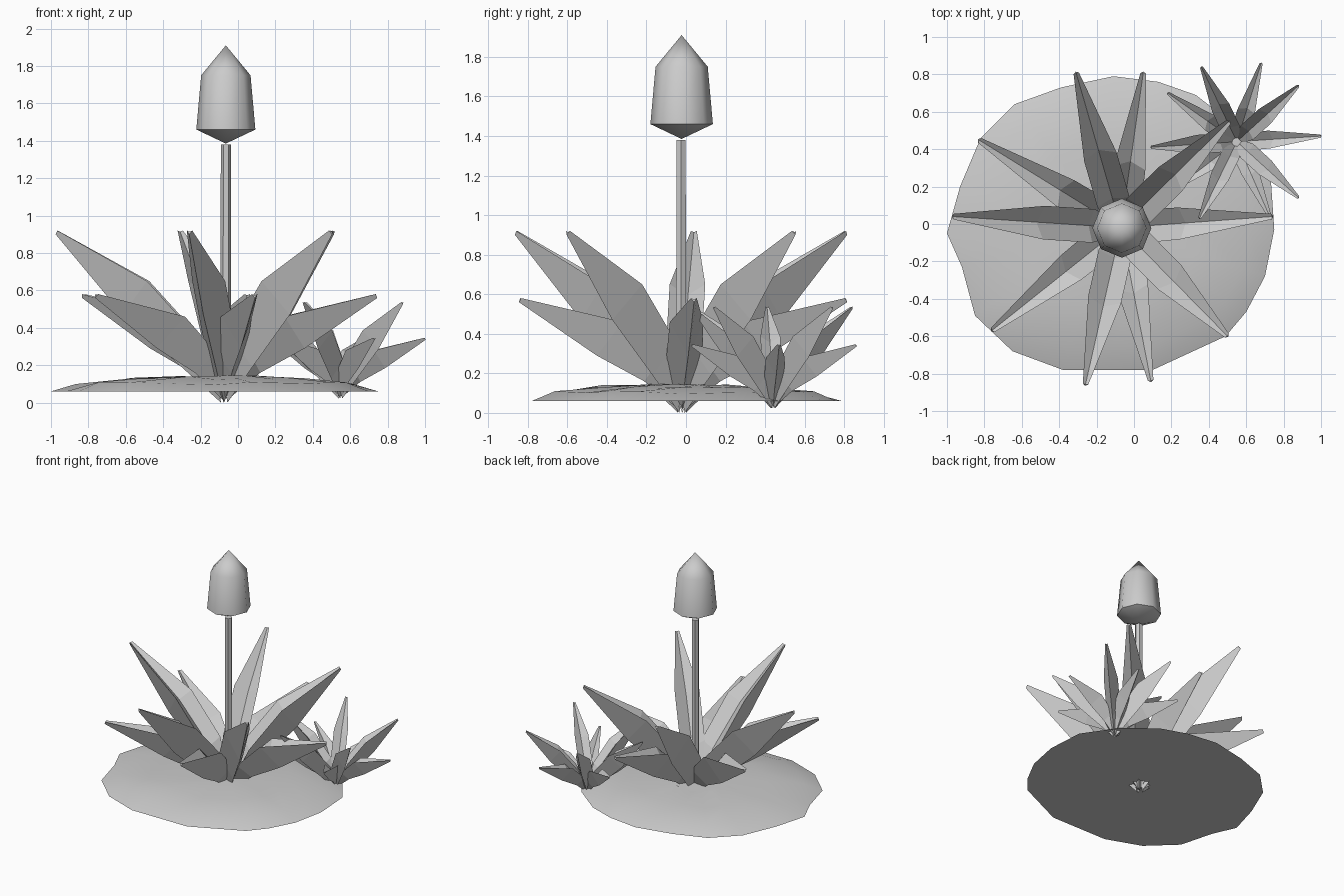
import bpy, bmesh, math, random
from mathutils import Vector

cube = bpy.data.objects.get("Cube")
if cube:
    bpy.data.objects.remove(cube)

grey = bpy.data.materials.new("plain_grey")
grey.use_nodes = True
grey.diffuse_color = (0.6, 0.6, 0.6, 1)
grey.node_tree.nodes["Principled BSDF"].inputs["Base Color"].default_value = (0.6, 0.6, 0.6, 1)


def finish(name, bm, smooth=None):
    bmesh.ops.recalc_face_normals(bm, faces=bm.faces)
    mesh = bpy.data.meshes.new(name)
    bm.to_mesh(mesh)
    bm.free()
    mesh.materials.append(grey)
    obj = bpy.data.objects.new(name, mesh)
    bpy.context.collection.objects.link(obj)
    if smooth:
        bpy.ops.object.select_all(action='DESELECT')
        obj.select_set(True)
        bpy.context.view_layer.objects.active = obj
        bpy.ops.object.shade_smooth_by_angle(angle=math.radians(smooth))
    return obj


def bridge(bm, a, b):
    n = len(a)
    for i in range(n):
        bm.faces.new((a[i], a[(i + 1) % n], b[(i + 1) % n], b[i]))


def lathe(name, centre, profile, sides, smooth=None):
    """Revolve (radius, height) rings between two closing points."""
    bm = bmesh.new()
    cx, cy = centre
    rings = [[bm.verts.new((cx + r * math.cos(math.tau * i / sides),
                            cy + r * math.sin(math.tau * i / sides), z))
              for i in range(sides)] for r, z in profile[1:-1]]
    for a, b in zip(rings, rings[1:]):
        bridge(bm, a, b)
    for ring, z in ((rings[0], profile[0][1]), (rings[-1], profile[-1][1])):
        tip = bm.verts.new((cx, cy, z))
        for i in range(sides):
            bm.faces.new((ring[i], ring[(i + 1) % sides], tip))
    return finish(name, bm, smooth)


# Leaf sections: edge reach, edge height, half width, keel reach, keel height
HIGH = ((0.04, 0.12, 0.05, 0.02, 0.0), (0.14, 0.36, 0.09, 0.22, 0.19),
        (0.39, 0.65, 0.09, 0.52, 0.47), (0.85, 0.92, 0.015, 0.86, 0.9))
LOW = ((0.05, 0.1, 0.05, 0.02, 0.02), (0.13, 0.27, 0.09, 0.2, 0.16),
       (0.33, 0.46, 0.085, 0.45, 0.29), (0.85, 0.58, 0.015, 0.86, 0.56))


def leaf(name, centre, tip, sections, scale):
    """A creased, keeled blade from the plant centre to its tip."""
    base = Vector((*centre, 0))
    out = Vector((*tip, 0)) - base
    stretch = out.length / 0.855
    out.normalize()
    side = Vector((-out.y, out.x, 0))
    bm = bmesh.new()
    rings = []
    for er, ez, w, kr, kz in sections:
        vr, vz = er + (kr - er) * 0.3, ez + (kz - ez) * 0.3
        points = ((er, ez, w), (vr, vz, 0), (er, ez, -w), (kr, kz, 0))
        rings.append([bm.verts.new(base + out * (r * stretch) + side * (s * scale)
                                   + Vector((0, 0, z * scale + (1 - scale) * 0.05)))
                      for r, z, s in points])
    for a, b in zip(rings, rings[1:]):
        bridge(bm, a, b)
    bm.faces.new(rings[0])
    bm.faces.new(rings[-1])
    finish(name, bm)


# Leaf rosettes
plants = (
    ("large", (-0.07, -0.02), 1.0,
     ((-0.97, 0.04), (-0.31, 0.81), (0.51, 0.55), (0.5, -0.6), (-0.26, -0.86)),
     ((0.05, 0.81), (-0.83, 0.45), (0.74, 0.04), (0.09, -0.84), (-0.76, -0.57))),
    ("small", (0.55, 0.44), 0.56,
     ((0.36, 0.84), (0.88, 0.74), (0.88, 0.14), (0.35, 0.03), (0.09, 0.41)),
     ((0.68, 0.86), (1.0, 0.47), (0.73, 0.03), (0.18, 0.7), (0.22, 0.19))))
for size, centre, scale, high, low in plants:
    for kind, tips, sections in (("tall", high, HIGH), ("low", low, LOW)):
        for i, tip in enumerate(tips):
            leaf(f"{size}_plant_{kind}_leaf_{i + 1}", centre, tip, sections, scale)

# Flower stalk and bud
lathe("stalk", (-0.065, -0.025), ((0, 0.03), (0.029, 0.03), (0.027, 1.38), (0, 1.38)), 6)
lathe("flower_bud", (-0.065, -0.022),
      ((0, 1.385), (0.158, 1.46), (0.132, 1.75), (0, 1.91)), 8, 50)

# Ground mound with an uneven outline and flat underside
outline = ((0.75, -0.03), (0.73, 0.26), (0.55, 0.52), (0.33, 0.69), (0.13, 0.76),
           (-0.11, 0.79), (-0.39, 0.73), (-0.64, 0.64), (-0.82, 0.46), (-0.93, 0.2),
           (-1.0, -0.05), (-0.92, -0.23), (-0.85, -0.49), (-0.65, -0.68), (-0.38, -0.78),
           (-0.12, -0.78), (0.1, -0.78), (0.49, -0.6), (0.6, -0.47), (0.7, -0.28))
random.seed(4)
bm = bmesh.new()
middle = Vector((-0.12, 0))
rings = []
for fraction, height, bump in ((1, 0.06, 0), (0.85, 0.1, 0.012), (0.55, 0.13, 0.01), (0.25, 0.14, 0.006)):
    ring = []
    for point in outline:
        p = middle + (Vector(point) - middle) * fraction
        ring.append(bm.verts.new((p.x, p.y, height + random.uniform(-bump, bump))))
    rings.append(ring)
for a, b in zip(rings, rings[1:]):
    bridge(bm, a, b)
bm.faces.new(rings[0])
bm.faces.new(rings[-1])
finish("ground_mound", bm, 40)
